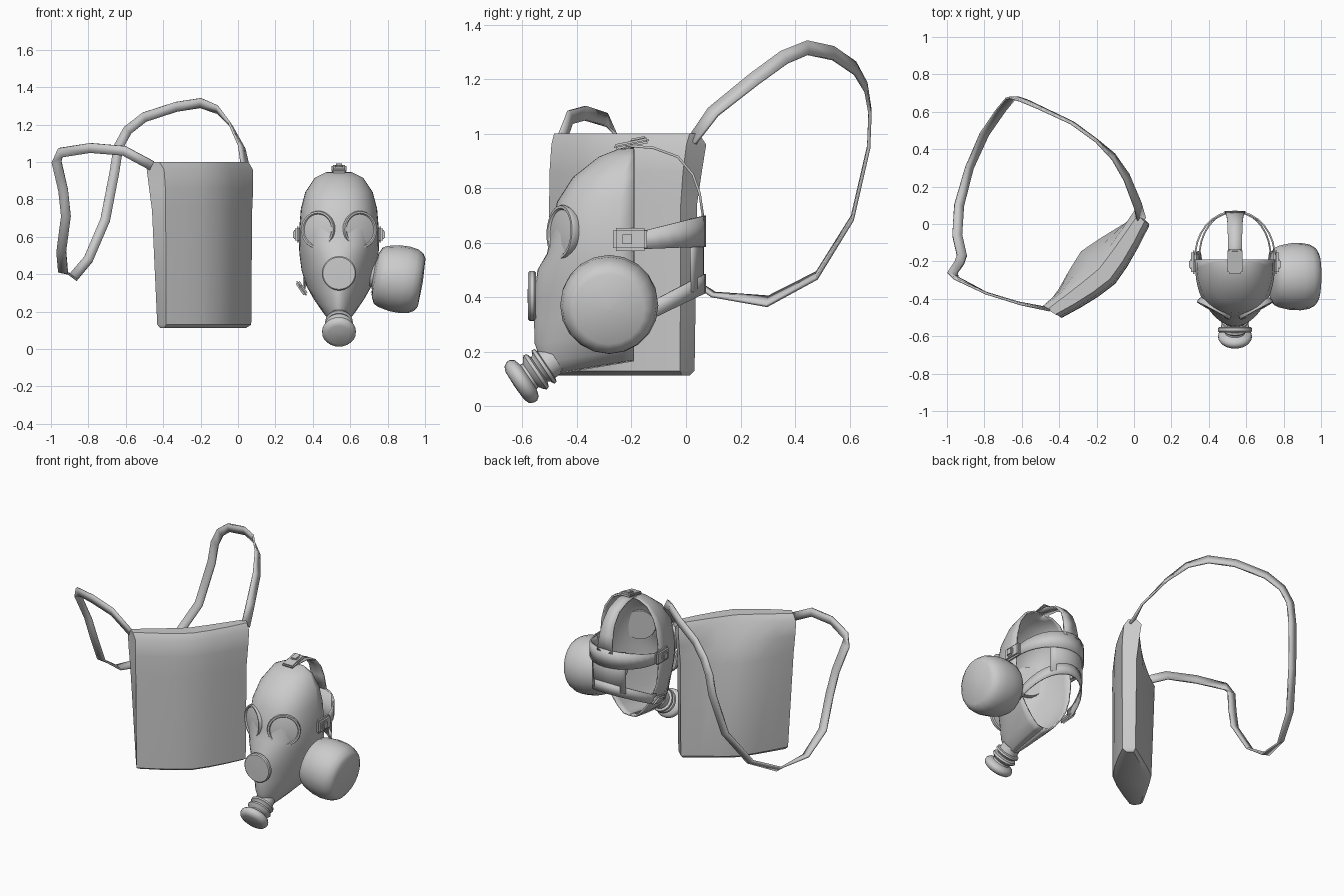
import bpy, bmesh, math
from mathutils import Vector

if "Cube" in bpy.data.objects:
    bpy.data.objects.remove(bpy.data.objects["Cube"], do_unlink=True)

grey = bpy.data.materials.new("plain grey")
grey.use_nodes = True
grey.diffuse_color = (0.6, 0.6, 0.6, 1)
grey.node_tree.nodes["Principled BSDF"].inputs["Base Color"].default_value = (0.6, 0.6, 0.6, 1)
MX = 0.54  # mask centre line


def loft(name, rings, loop=False, caps=False, thick=0, angle=40, offset=-1):
    """Skin a list of point rows; optionally closed round, capped or thickened."""
    bm = bmesh.new()
    rows = [[bm.verts.new(p) for p in r] for r in rings]
    n = len(rows[0])
    for a, b in zip(rows, rows[1:]):
        for i in range(n if loop else n - 1):
            j = (i + 1) % n
            bm.faces.new((a[i], a[j], b[j], b[i]))
    if caps:
        bm.faces.new(rows[0])
        bm.faces.new(rows[-1])
    bmesh.ops.remove_doubles(bm, verts=bm.verts, dist=0.0005)
    bmesh.ops.recalc_face_normals(bm, faces=bm.faces)
    return finish(name, bm, thick, angle, offset)


def finish(name, bm, thick=0, angle=40, offset=0):
    me = bpy.data.meshes.new(name)
    bm.to_mesh(me)
    bm.free()
    ob = bpy.data.objects.new(name, me)
    bpy.context.collection.objects.link(ob)
    me.materials.append(grey)
    if thick:
        mod = ob.modifiers.new("thickness", 'SOLIDIFY')
        mod.thickness, mod.offset = thick, offset
    bpy.ops.object.select_all(action='DESELECT')
    bpy.context.view_layer.objects.active = ob
    ob.select_set(True)
    bpy.ops.object.shade_smooth_by_angle(angle=math.radians(angle))
    return ob


def lathe(name, profile, origin, axis, sides=24):
    """Revolve (radius, distance) pairs about an axis."""
    q = Vector(axis).to_track_quat('Z', 'Y')
    rings = []
    for r, d in profile:
        turn = [2 * math.pi * k / sides for k in range(sides)]
        rings.append([Vector(origin) + q @ Vector((r * math.cos(t), r * math.sin(t), d)) for t in turn])
    return loft(name, rings, loop=True, caps=True)


def block(name, centre, size, rot=(0, 0, 0)):
    bm = bmesh.new()
    bmesh.ops.create_cube(bm, size=1)
    bmesh.ops.scale(bm, vec=size, verts=bm.verts)
    bmesh.ops.bevel(bm, geom=bm.edges[:], offset=min(size) * 0.35, segments=2, affect='EDGES')
    ob = finish(name, bm)
    ob.location, ob.rotation_euler = centre, rot
    return ob


# Satchel: bent front, back sloping out from a pinched top
along, out, mid = Vector((.69, .72, 0)), Vector((.72, -.69, 0)), Vector((-.2, -.225, 0))
bag = []
# z, left end front and back, right end, front middle, front end, back middle, back end
for z, sf, sb, s1, fm, fe, bk, be in [
        (.112, -.31, -.3, .32, .11, .03, -.07, -.01), (.13, -.325, -.313, .335, .135, .055, -.095, -.022),
        (.74, -.33, -.345, .34, .138, .057, -.115, -.03), (.86, -.33, -.352, .35, .135, .055, -.06, -.045),
        (.96, -.33, -.355, .358, .125, .045, -.005, -.06), (1.0, -.34, -.35, .35, .1, .02, .02, -.03)]:
    ring = []
    for m, e, s0, power, order in ((fm, fe, sf, 1.4, range(-3, 4)), (bk, be, sb, 1.15, range(3, -4, -1))):
        for k in order:
            u = k / 3
            s = (s1 if u > 0 else -s0) * u
            ring.append(mid + along * s + out * (e + (m - e) * (1 - abs(u) ** power)) + Vector((0, 0, z)))
    bag.append(ring)
loft("satchel", bag, loop=True, caps=True)

# Shoulder strap: a flat ribbon following the wearer's body
path = [Vector(p) for p in [
    (.04, .02, .97), (.02, .1, 1.08), (-.04, .25, 1.2), (-.11, .36, 1.28), (-.2, .445, 1.315), (-.33, .54, 1.295),
    (-.5, .62, 1.24), (-.59, .66, 1.17), (-.64, .675, 1.08), (-.66, .67, .95), (-.71, .61, .69), (-.8, .48, .48),
    (-.88, .3, .385), (-.935, .1, .41), (-.945, -.06, .52), (-.92, -.17, .71), (-.935, -.21, .85),
    (-.97, -.26, 1.0), (-.95, -.29, 1.05), (-.79, -.37, 1.075), (-.61, -.425, 1.06), (-.46, -.455, .98)]]
ribbon = []
for i, p in enumerate(path):
    t = (path[min(i + 1, len(path) - 1)] - path[max(i - 1, 0)]).normalized()
    across = Vector((abs(t.z) + .3 * abs(t.y), 0, -abs(t.x) - 2 * max(0, t.z) * max(0, t.y)))
    side = (across - t * across.dot(t)).normalized() * 0.026
    ribbon.append([p - side, p + side])
loft("shoulder_strap", ribbon, thick=0.012, angle=30, offset=0)

# Mask shell: open at the back
RIM = -0.19
shell = []
# front height, rim height, front y, half width, roundness
for zf, zb, f, w, a in [(.95, .95, -.20, .005, 1), (.943, .945, -.25, .07, 1), (.915, .915, -.32, .13, .95),
                        (.84, .84, -.415, .18, .87), (.75, .75, -.473, .204, .82), (.63, .63, -.497, .214, .8),
                        (.56, .56, -.51, .214, .85), (.50, .51, -.545, .212, 1), (.39, .42, -.557, .20, 1.15),
                        (.30, .34, -.557, .175, 1.2), (.23, .27, -.555, .135, 1.1), (.16, .21, -.53, .09, 1),
                        (.12, .17, -.50, .045, 1), (.115, .165, -.49, .002, 1)]:
    row = []
    for k in range(25):
        t = math.pi * k / 24
        c, s = math.cos(t), abs(math.sin(t))
        row.append((MX + w * math.copysign(abs(c) ** a, c), RIM + (f - RIM) * s ** a, zb + (zf - zb) * s))
    shell.append(row)
loft("mask_shell", shell, thick=0.01, angle=60)

# Eyepieces with raised rims
eye = [(.07, -.022), (.095, -.022), (.101, 0), (.098, .009), (.088, .009), (.083, .002), (.05, .008), (.001, .01)]
for side, label in ((1, "left"), (-1, "right")):
    lathe(label + "_eyepiece", eye, (MX + side * .112, -.457, .638), (side * .48, -.88, .05), 28)

# Round front plate and outlet valve
lathe("front_plate", [(.085, -.014), (.092, -.008), (.092, .008), (.086, .014), (.001, .016)],
      (MX, -.565, .405), (0, -1, 0), 28)
valve = [(.055, -.05), (.058, -.01), (.072, -.006), (.074, .006), (.06, .012), (.054, .022), (.072, .028),
         (.076, .04), (.066, .05), (.052, .06), (.054, .07), (.08, .078), (.09, .092), (.09, .106),
         (.08, .122), (.06, .13), (.001, .132)]
lathe("outlet_valve", valve, (MX, -.52, .147), (0, -.83, -.56), 24)

# Filter canister on the cheek
can = [(.06, -.08), (.065, -.01), (.12, 0), (.152, .015), (.165, .04), (.178, .1), (.18, .16), (.172, .205),
       (.155, .235), (.13, .25), (.001, .256)]
lathe("filter_canister", can, (.735, -.28, .395), (1, -.01, -.16), 20)


# Head harness: thin bands bent round the back of the head
def band(name, zmid, half, width, depth, reach, steps=16):
    rows = []
    for k in range(steps + 1):
        phi = math.radians(reach * (2 * k / steps - 1))
        u = min(1, 1 - math.cos(phi))
        x, y = MX + width * math.sin(phi), -.17 + depth * math.cos(phi)
        z = zmid[0] + (zmid[1] - zmid[0]) * u
        h = half[0] + (half[1] - half[0]) * u
        rows.append([(x, y, z - h), (x, y, z + h)])
    loft(name, rows, thick=0.009, offset=0)


band("temple_band", (.642, .608), (.057, .032), .212, .238, 95)
band("lower_band", (.45, .33), (.035, .032), .19, .238, 95)
band("rear_pad", (.555, .555), (.135, .135), .205, .232, 36, 8)
crown = [(-.22, .956, .038), (-.12, .948, .038), (-.03, .915, .039), (.025, .85, .042), (.05, .78, .047),
         (.065, .68, .055)]
loft("crown_strap", [[(MX - w, y, z), (MX + w, y, z)] for y, z, w in crown], thick=0.009, offset=0)

# Buckles
block("crown_buckle", (MX, -.2, .963), (.08, .13, .02), (.2, 0, 0))
block("crown_stud", (MX, -.175, .978), (.045, .06, .016), (.2, 0, 0))
for side, label in ((1, "left"), (-1, "right")):
    block(label + "_temple_buckle", (MX + side * .22, -.205, .612), (.03, .125, .085))
    block(label + "_temple_stud", (MX + side * .236, -.215, .612), (.022, .05, .05))
    block(label + "_lower_buckle", (MX + side * .2, -.2, .325), (.026, .1, .07), (.3, side * .6, 0))
